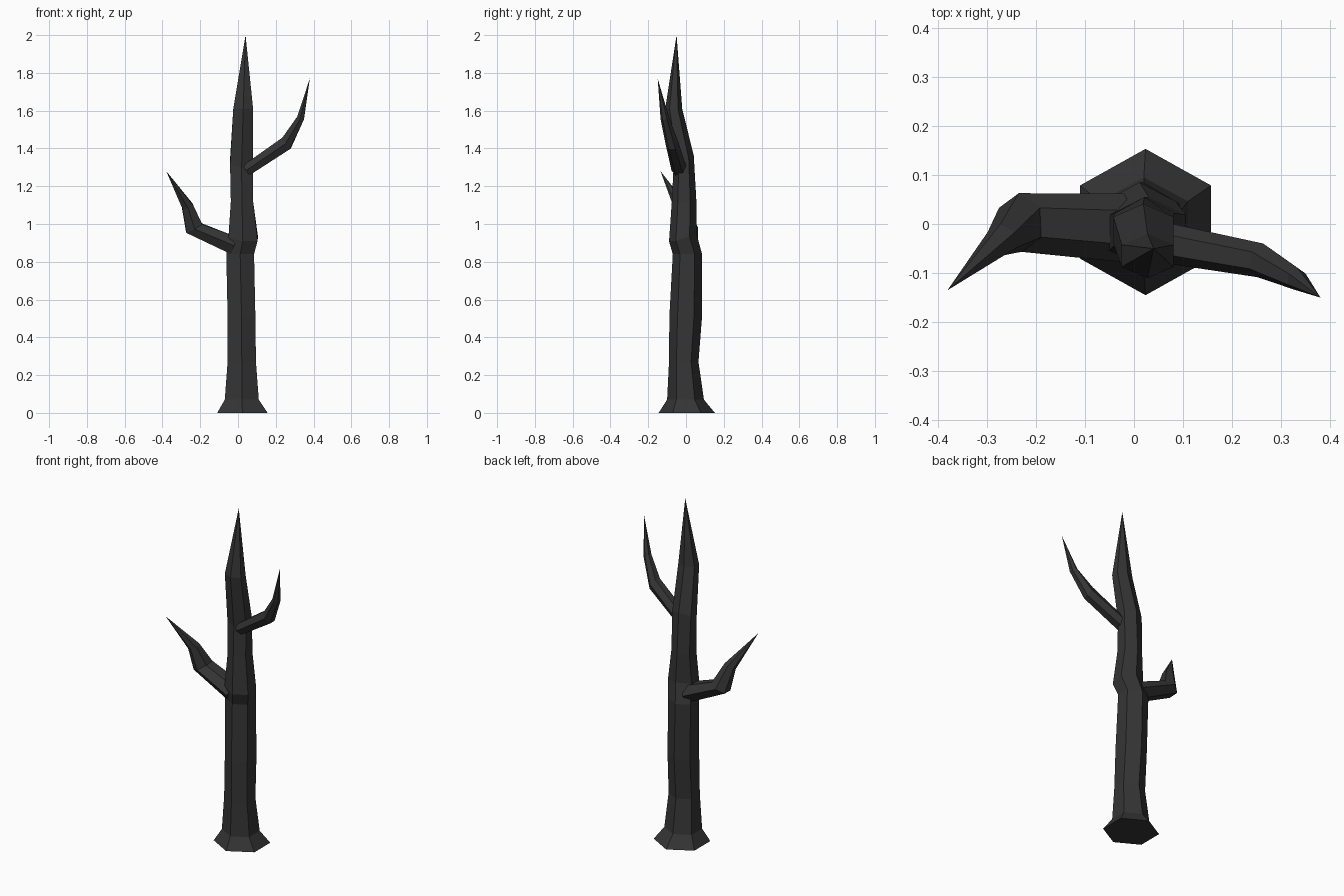
import bpy, bmesh, math
from mathutils import Vector

if "Cube" in bpy.data.objects:
    bpy.data.objects.remove(bpy.data.objects["Cube"])

bark = bpy.data.materials.new("dark_bark")
bark.diffuse_color = (0.035, 0.035, 0.035, 1)
bark.use_nodes = True
bark.node_tree.nodes["Principled BSDF"].inputs["Base Color"].default_value = bark.diffuse_color


def loft(name, rings, tip, sides=6):
    """Rings: (centre, normal, radius along y, radius across y); closes to a pointed tip."""
    bm = bmesh.new()
    loops = []
    for c, n, ry, rx in rings:
        n = Vector(n).normalized()
        u = Vector((0, 1, 0))
        u = (u - n * u.dot(n)).normalized()
        v = u.cross(n)
        loops.append([bm.verts.new(Vector(c) + u * ry * math.cos(a) + v * rx * math.sin(a))
                      for a in (2 * math.pi * i / sides for i in range(sides))])
    bm.faces.new(loops[0])
    for a, b in zip(loops, loops[1:]):
        for i in range(sides):
            j = (i + 1) % sides
            bm.faces.new((a[i], a[j], b[j], b[i]))
    top = bm.verts.new(tip)
    for i in range(sides):
        bm.faces.new((loops[-1][i], loops[-1][(i + 1) % sides], top))
    bmesh.ops.recalc_face_normals(bm, faces=bm.faces)
    mesh = bpy.data.meshes.new(name)
    bm.to_mesh(mesh)
    bm.free()
    mesh.materials.append(bark)
    ob = bpy.data.objects.new(name, mesh)
    bpy.context.collection.objects.link(ob)
    return ob


# Trunk: (x min, x max, y min, y max, z, lean normal)
UP = (0, 0, 1)
profile = [
    (-0.11, 0.157, -0.145, 0.153, 0.0, UP),
    (-0.07, 0.11, -0.10, 0.095, 0.07, UP),
    (-0.055, 0.095, -0.09, 0.066, 0.27, UP),
    (-0.055, 0.092, -0.088, 0.085, 0.51, UP),
    (-0.062, 0.085, -0.07, 0.085, 0.84, UP),
    (-0.05, 0.105, -0.093, 0.058, 0.93, (0.1, -0.3, 1)),
    (-0.038, 0.08, -0.075, 0.055, 1.12, UP),
    (-0.042, 0.08, -0.075, 0.05, 1.33, (0, -0.6, 1)),
    (-0.025, 0.08, -0.11, -0.02, 1.61, UP),
]
k = math.cos(math.pi / 6)
loft("trunk", [(((x0 + x1) / 2, (y0 + y1) / 2, z), n, (y1 - y0) / 2, (x1 - x0) / 2 / k)
               for x0, x1, y0, y1, z, n in profile], (0.04, -0.05, 2.0))

# Right upper branch
loft("right_branch", [
    ((0.045, -0.035, 1.285), (1, -0.1, 0.65), 0.042, 0.036),
    ((0.257, -0.074, 1.428), (0.8, -0.2, 0.5), 0.035, 0.042),
    ((0.331, -0.112, 1.56), (0.45, -0.2, 1), 0.023, 0.022),
], (0.38, -0.15, 1.77))

# Left lower branch
loft("left_branch", [
    ((-0.02, -0.008, 0.885), (-1, 0, 0.4), 0.07, 0.055),
    ((-0.232, 0.003, 0.978), (-0.5, -0.1, 0.9), 0.06, 0.055),
    ((-0.268, -0.032, 1.095), (-0.35, -0.45, 1), 0.034, 0.034),
], (-0.38, -0.135, 1.28))
